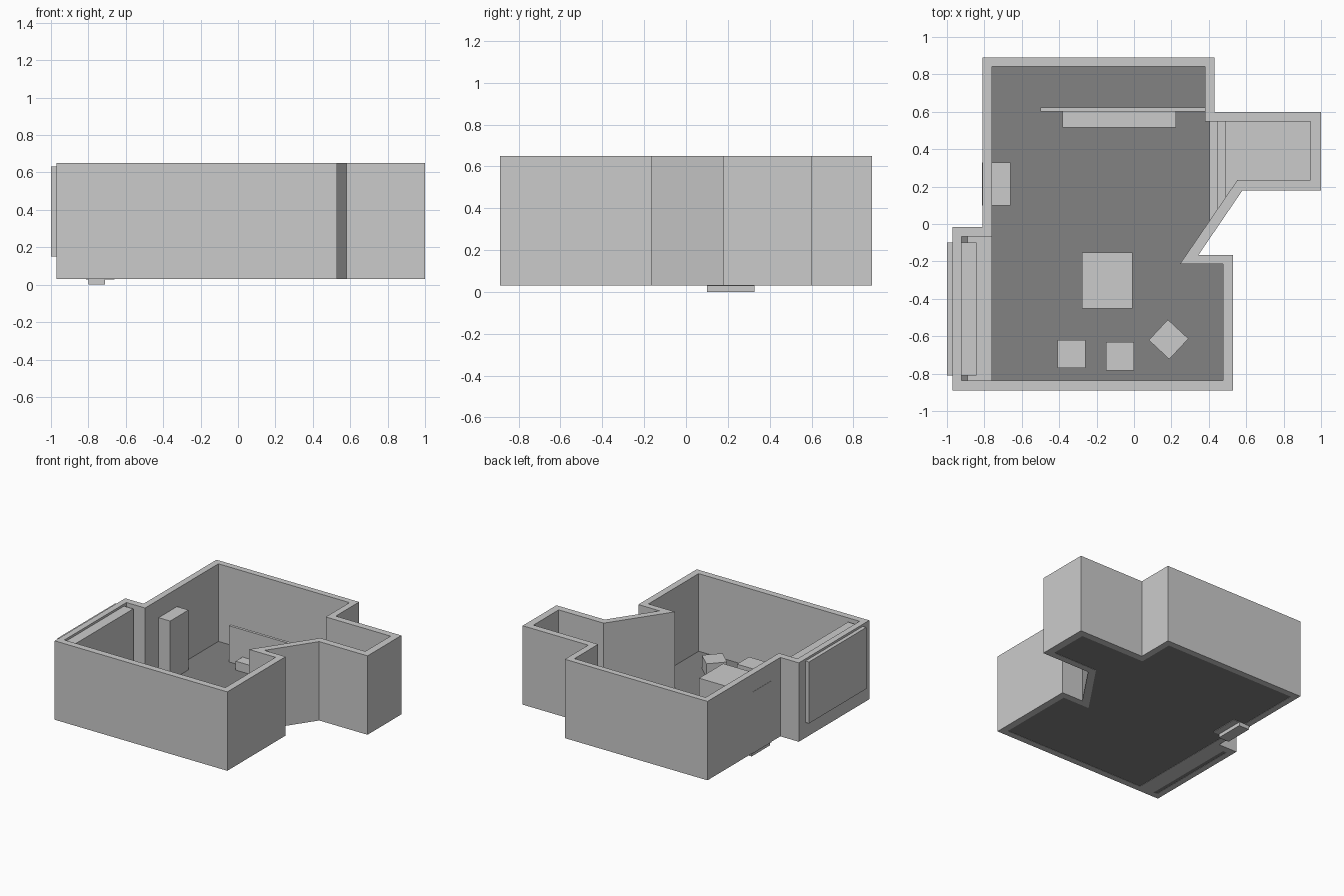
import bpy, bmesh, math

if "Cube" in bpy.data.objects:
    bpy.data.objects.remove(bpy.data.objects["Cube"])

def material(name, v):
    m = bpy.data.materials.new(name)
    m.diffuse_color = (v, v, v, 1)
    m.use_nodes = True
    m.node_tree.nodes["Principled BSDF"].inputs["Base Color"].default_value = m.diffuse_color
    return m

LIGHT = material("light_grey", 0.6)
DARK = material("dark_grey", 0.225)

def finish(name, bm, mat):
    bmesh.ops.recalc_face_normals(bm, faces=bm.faces)
    me = bpy.data.meshes.new(name)
    bm.to_mesh(me)
    bm.free()
    me.materials.append(mat)
    ob = bpy.data.objects.new(name, me)
    bpy.context.collection.objects.link(ob)
    return ob

def prism(name, pts, z0, z1, mat=LIGHT):
    """Extrude a plan outline from z0 to z1."""
    bm = bmesh.new()
    lo = [bm.verts.new((x, y, z0)) for x, y in pts]
    hi = [bm.verts.new((x, y, z1)) for x, y in pts]
    bm.faces.new(lo)
    bm.faces.new(hi)
    for i in range(len(pts)):
        j = (i + 1) % len(pts)
        bm.faces.new((lo[i], lo[j], hi[j], hi[i]))
    return finish(name, bm, mat)

def box(name, x0, x1, y0, y1, z0, z1, mat=LIGHT):
    return prism(name, [(x0, y0), (x1, y0), (x1, y1), (x0, y1)], z0, z1, mat)

def ring(name, outer, inner, z0, z1, mat):
    """Wall band between two plan outlines."""
    bm = bmesh.new()
    loops = [[bm.verts.new((x, y, z)) for x, y in pts]
             for pts, z in ((outer, z0), (outer, z1), (inner, z1), (inner, z0))]
    n = len(outer)
    for k in range(4):
        a, b = loops[k], loops[(k + 1) % 4]
        for i in range(n):
            j = (i + 1) % n
            bm.faces.new((a[i], a[j], b[j], b[i]))
    return finish(name, bm, mat)

OUTER = [(-.81, .89), (.43, .89), (.43, .6), (1.0, .6), (1.0, .18), (.58, .18),
         (.345, -.165), (.53, -.165), (.53, -.89), (-.97, -.89), (-.97, -.015), (-.81, -.015)]
INNER = [(-.76, .842), (.38, .842), (.38, .547), (.943, .547), (.943, .234), (.552, .234),
         (.245, -.215), (.477, -.215), (.477, -.838), (-.922, -.838), (-.922, -.068), (-.76, -.068)]

# Room shell
ring("walls", OUTER, INNER, .03, .65, LIGHT)
prism("floor", INNER, .032, .04, DARK)

# Raised alcove with steps, clipped along the slanted wall
def slant_y(x):
    return -.215 + (x - .245) * (.449 / .307)

for i, (x, z) in enumerate([(.403, .07), (.447, .11), (.49, .15)]):
    prism(f"alcove_step_{i + 1}",
          [(x, slant_y(x)), (.552, .234), (.943, .234), (.943, .547), (x, .547)], .036, z)

# Window side: low platform and window block passing through the wall
box("window_platform", -.89, -.76, -.838, -.068, .03, .1)
box("window", -1.0, -.842, -.81, -.098, .15, .633)

# Tall cabinet set into the left wall
box("cabinet", -.812, -.66, .1, .328, .028, .51)
box("cabinet_foot", -.8, -.71, .1, .328, 0, .03)

# Partition and bench
box("partition", -.5, .38, .602, .624, .035, .325)
box("bench", -.382, .224, .517, .602, .035, .11)

# Table and stools
box("table", -.277, -.007, -.452, -.152, .035, .22)
for i, (x, y, a) in enumerate([(-.335, -.695, 0), (-.075, -.707, 0), (.185, -.617, 47)]):
    s = .075
    stool = box(f"stool_{i + 1}", -s, s, -s, s, .035, .145)
    stool.location = (x, y, 0)
    stool.rotation_euler.z = math.radians(a)
